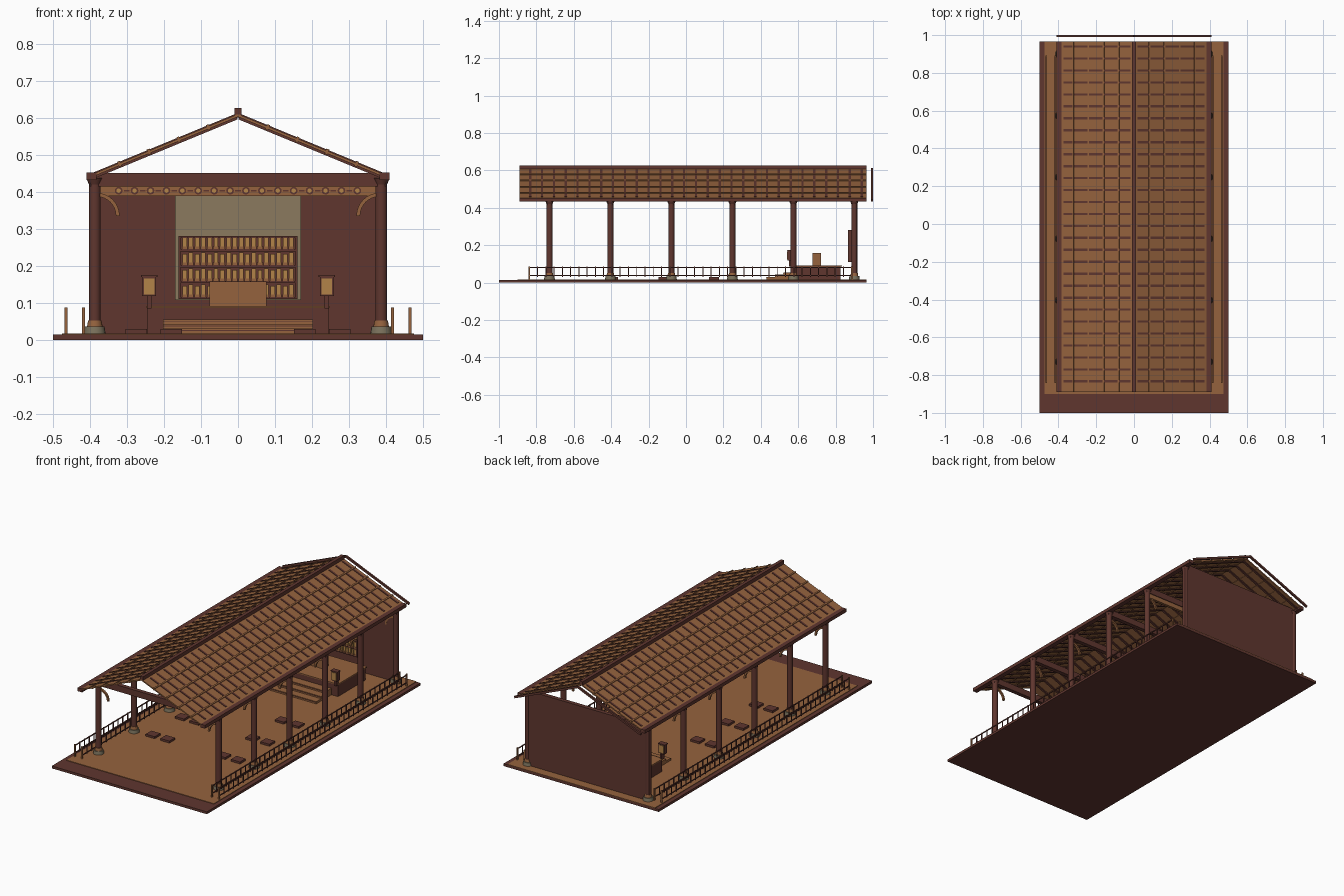
import bpy, bmesh, math
from mathutils import Matrix, Vector

if "Cube" in bpy.data.objects:
    bpy.data.objects.remove(bpy.data.objects["Cube"])


def material(name, rgb):
    m = bpy.data.materials.new(name)
    m.use_nodes = True
    m.diffuse_color = (*rgb, 1)
    m.node_tree.nodes["Principled BSDF"].inputs["Base Color"].default_value = (*rgb, 1)
    return m


DARK = material("dark timber", (.115, .037, .028))
WOOD = material("warm wood", (.30, .124, .048))
GOLD = material("gold", (.45, .23, .065))
STONE = material("stone", (.20, .17, .11))
PANEL = material("plaster panel", (.26, .195, .112))


def box(bm, x0, x1, y0, y1, z0, z1, turn=None):
    size = Matrix.Diagonal((x1 - x0, y1 - y0, z1 - z0, 1))
    at = Matrix.Translation(((x0 + x1) / 2, (y0 + y1) / 2, (z0 + z1) / 2))
    bmesh.ops.create_cube(bm, size=1, matrix=(turn or Matrix()) @ at @ size)


def cylinder(bm, x, y, z0, z1, r0, r1=None, sides=20):
    bmesh.ops.create_cone(bm, cap_ends=True, segments=sides, radius1=r0, radius2=r1 or r0,
                          depth=z1 - z0, matrix=Matrix.Translation((x, y, (z0 + z1) / 2)))


def finish(bm, name, mat, smooth=False):
    me = bpy.data.meshes.new(name)
    bm.to_mesh(me)
    bm.free()
    ob = bpy.data.objects.new(name, me)
    bpy.context.collection.objects.link(ob)
    me.materials.append(mat)
    if smooth:
        bpy.ops.object.select_all(action="DESELECT")
        ob.select_set(True)
        bpy.context.view_layer.objects.active = ob
        bpy.ops.object.shade_smooth_by_angle()
    return ob


def part(name, mat, *boxes):
    bm = bmesh.new()
    for b in boxes:
        box(bm, *b)
    return finish(bm, name, mat)


SIDES = (-1, 1)
BAYS = [-.73 + .326 * i for i in range(6)]
COL_X = .387
FLOOR = .017

# Ground slab and boarded floor
part("base_slab", DARK, (-.5, .5, -1, .965, 0, .014))
part("floor", WOOD, (-.475, .475, -.9, .965, .013, FLOOR))

# Columns with stone feet, wooden collars and capitals
shafts, feet, collars = bmesh.new(), bmesh.new(), bmesh.new()
for y in BAYS:
    for s in SIDES:
        x = s * COL_X
        cylinder(shafts, x, y, .03, .435, .016)
        cylinder(shafts, x, y, .42, .437, .016, .023)
        cylinder(feet, x, y, FLOOR, .036, .029, .026)
        cylinder(collars, x, y, .036, .052, .021, .018)
finish(shafts, "columns", DARK, True)
finish(feet, "column_feet", STONE, True)
finish(collars, "column_collars", WOOD, True)

# Cross beams and eave beams
part("cross_beams", DARK, *[(-.40, .40, y - .012, y + .012, .415, .451) for y in BAYS])
part("eave_beams", DARK, *[(s * .396 - .014, s * .396 + .014, -.89, .965, .432, .452) for s in SIDES])

# Curved brackets under the cross beams
bm = bmesh.new()
for y in BAYS:
    for s in SIDES:
        arc = []
        for i in range(9):
            a = math.pi / 2 * i / 8
            for r in (.052, .062):
                arc.append((s * (.382 - r * math.cos(a)), .335 + r * math.sin(a)))
        front = [bm.verts.new((x, y - .006, z)) for x, z in arc]
        back = [bm.verts.new((x, y + .006, z)) for x, z in arc]
        for i in range(0, 16, 2):
            a, b, c, d = i, i + 1, i + 3, i + 2
            bm.faces.new([front[k] for k in (a, b, c, d)])
            bm.faces.new([back[k] for k in (d, c, b, a)])
            bm.faces.new((front[a], front[d], back[d], back[a]))
            bm.faces.new((front[b], back[b], back[c], front[c]))
        for k in (0, 16):
            bm.faces.new((front[k], back[k], back[k + 1], front[k + 1]))
bmesh.ops.recalc_face_normals(bm, faces=bm.faces)
finish(bm, "brackets", WOOD)

# Ornamental frieze in front of the stage
FY = BAYS[4]
part("frieze", WOOD, (-.372, .372, FY - .008, FY + .008, .389, .416))
bm, dots = bmesh.new(), bmesh.new()
facing = Matrix.Rotation(math.pi / 2, 4, "X")
for i in range(16):
    x = -.3225 + .043 * i
    for out, r, depth in ((bm, .0105, .004), (dots, .006, .008)):
        bmesh.ops.create_cone(out, cap_ends=True, segments=12, radius1=r, radius2=r, depth=depth,
                              matrix=Matrix.Translation((x, FY - .009, .403)) @ facing)
    if i < 15:
        box(bm, x + .014, x + .029, FY - .011, FY - .007, .401, .405)
finish(bm, "frieze_rings", DARK)
finish(dots, "frieze_centres", GOLD)

# Roof: each slope is built in a frame running from the ridge to the eave
rise, run = .165, .40
length = math.hypot(rise, run)
tiles, seams, battens, rafters = (bmesh.new() for _ in range(4))
for s in SIDES:
    down = Vector((s * run, 0, -rise)).normalized()
    side = Vector((0, s, 0))
    up = down.cross(side)
    turn = Matrix((down, side, up)).transposed().to_4x4()
    turn.translation = (0, 0, .607)
    y0, y1 = sorted((s * -.89, s * .965))
    rows = 5
    for i in range(rows):
        u = length * i / rows
        box(tiles, u, u + length / rows, y0, y1, -.004, .003, turn)
        if i:
            box(battens, u - .004, u + .004, y0, y1, -.007, .008, turn)
    for i in range(29):
        y = s * (-.833 + .0633 * i)
        box(seams, .018, length - .03, y - .006, y + .006, .001, .006, turn)
        box(rafters, .005, length - .01, y - .006, y + .006, -.010, -.002, turn)
finish(tiles, "roof_tiles", WOOD)
finish(seams, "roof_seams", DARK)
finish(battens, "roof_battens", WOOD)
finish(rafters, "rafters", DARK)
part("ridge_beam", DARK, (-.01, .01, -.89, .965, .603, .627))

# Free-standing rear gable trim
bm = bmesh.new()
for s in SIDES:
    turn = Matrix.Translation((0, 0, .607)) @ Matrix.Rotation(s * math.atan2(rise, run), 4, "Y")
    x0, x1 = sorted((0, s * (length + .008)))
    box(bm, x0, x1, .99, 1, -.006, .006, turn)
finish(bm, "gable_trim", DARK)

# Rear wall and its pale centre panel
part("rear_wall", DARK, (-.40, .40, .895, .912, .014, .445))
part("centre_panel", PANEL, (-.17, .17, .888, .896, .108, .415))

# Display shelves filled with small tablets
boards = [(-.16, .16, .884, .89, .11, .28)]
boards += [(-.16, .16, .866, .888, z, z + .006) for z in (.11, .153, .196, .239, .275)]
boards += [(s * .158 - .003, s * .158 + .003, .866, .888, .11, .281) for s in SIDES]
part("shelves", DARK, *boards)
tablets, bands = [], []
for row in range(4):
    for i in range(18):
        x, z = -.1445 + .017 * i, .116 + .043 * row
        tablets.append((x - .006, x + .006, .87, .882, z, z + .030 + .004 * (i % 2)))
        bands.append((x - .0075, x + .0075, .867, .884, z, z + .007))
part("tablets", GOLD, *tablets)
part("tablet_feet", WOOD, *bands)

# Stage, steps and altar table
part("stage", DARK, (-.245, .245, .57, .825, .014, .086))
part("stage_top", WOOD, (-.248, .248, .565, .835, .086, .092))
part("steps", WOOD, *[(-.203, .203, .43 + .045 * i, .572, FLOOR, .030 + .0125 * i) for i in range(3)])
part("step_edges", DARK, *[(-.203, .203, .4285 + .045 * i, .432 + .045 * i, .024 + .0125 * i,
                            .0265 + .0125 * i) for i in range(3)])
part("altar_table", WOOD, (-.077, .077, .677, .722, .09, .157))

# Lanterns beside the stage
frames, panes = [], []
for s in SIDES:
    x = s * .24
    frames += [(x - .019, x + .019, .543, .567, .118, .172), (x - .006, x + .006, .55, .575, .085, .12),
               (x - .022, x + .022, .54, .57, .17, .175)]
    panes += [(x - .014, x + .014, .54, .57, .123, .166)]
part("lantern_frames", DARK, *frames)
part("lantern_panes", GOLD, *panes)

# Floor cushions
part("cushions", DARK, *[(s * x - .029, s * x + .029, y - .026, y + .026, FLOOR, .029)
                         for s in SIDES for x in (.18, .275) for y in (-.39, -.12, .15)])

# Double railings along both long sides
rails, posts, ends = [], [], []
for x in (-.465, -.418, .418, .465):
    for z in (.034, .078):
        rails.append((x - .0025, x + .0025, -.84, .89, z, z + .005))
    for i in range(40):
        y = -.838 + .0442 * i
        posts.append((x - .0025, x + .0025, y - .0025, y + .0025, .03, .085))
    for y in (-.838, .888):
        ends.append((x - .004, x + .004, y - .004, y + .004, FLOOR, .087))
part("rails", DARK, *rails)
part("rail_posts", DARK, *posts)
part("rail_end_posts", WOOD, *ends)
